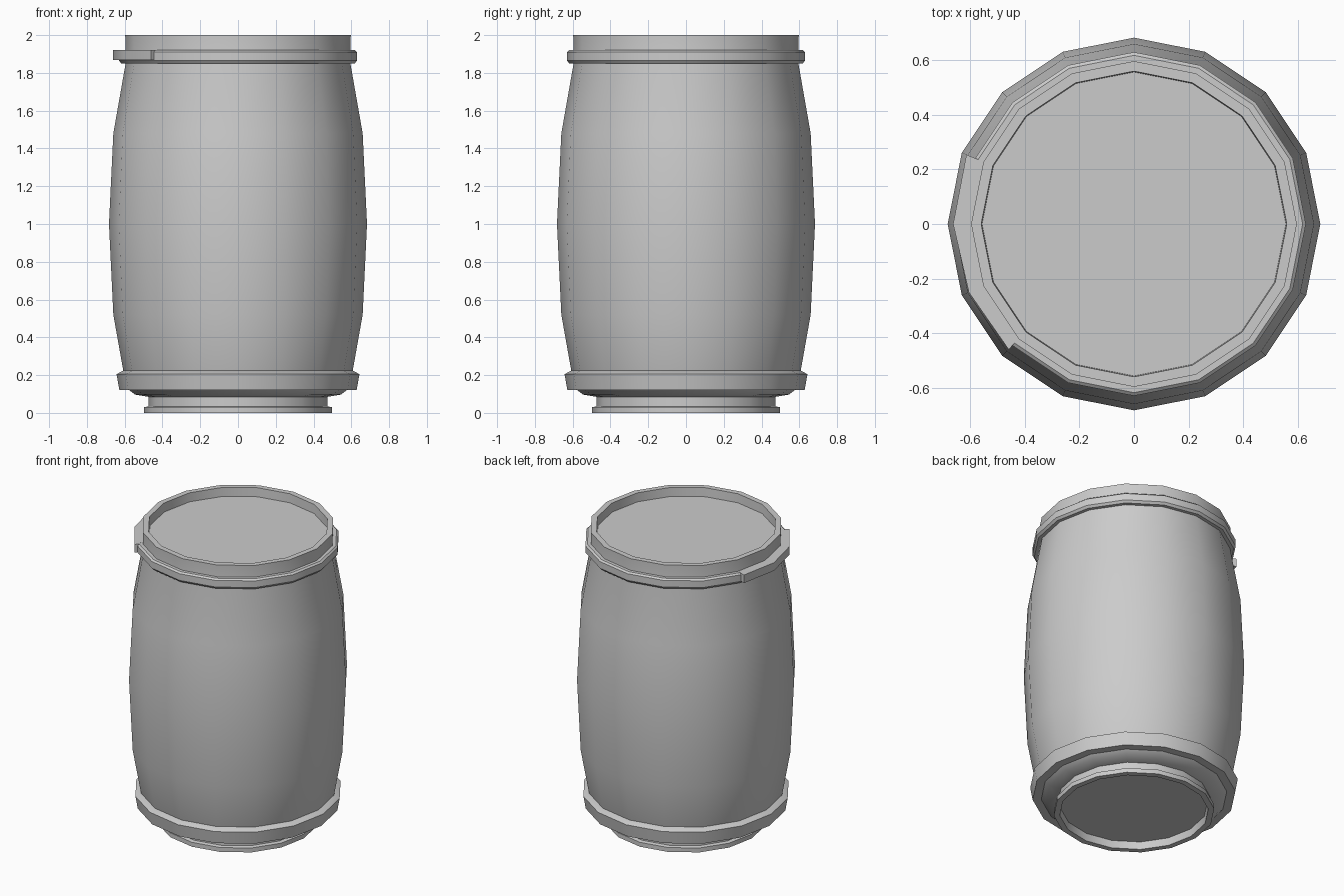
import bpy, bmesh
from math import cos, sin, radians, pi

if "Cube" in bpy.data.objects:
    bpy.data.objects.remove(bpy.data.objects["Cube"])

SIDES = 16


def finish(name, bm):
    bmesh.ops.recalc_face_normals(bm, faces=bm.faces)
    mesh = bpy.data.meshes.new(name)
    bm.to_mesh(mesh)
    bm.free()
    ob = bpy.data.objects.new(name, mesh)
    bpy.context.scene.collection.objects.link(ob)
    bpy.ops.object.select_all(action='DESELECT')
    bpy.context.view_layer.objects.active = ob
    ob.select_set(True)
    bpy.ops.object.shade_smooth_by_angle(angle=radians(30))
    return ob


def lathe(name, profile, closed=False):
    """Turn (radius, height) points round z; open ends are capped."""
    bm = bmesh.new()
    rings = []
    for r, z in profile:
        rings.append([bm.verts.new((r * cos(2 * pi * i / SIDES),
                                    r * sin(2 * pi * i / SIDES), z))
                      for i in range(SIDES)])
    pairs = list(zip(rings, rings[1:]))
    if closed:
        pairs.append((rings[-1], rings[0]))
    for a, b in pairs:
        for i in range(SIDES):
            j = (i + 1) % SIDES
            bm.faces.new((a[i], a[j], b[j], b[i]))
    if not closed:
        bm.faces.new(rings[0])
        bm.faces.new(rings[-1])
    return finish(name, bm)


# Bulging body with stepped foot, recessed base and recessed lid
lathe("barrel_body", [
    (0.455, 0.05), (0.46, 0.0), (0.497, 0.0), (0.497, 0.03), (0.473, 0.035),
    (0.473, 0.085), (0.545, 0.097), (0.575, 0.12), (0.605, 0.21),
    (0.66, 0.52), (0.683, 1.0), (0.66, 1.48), (0.595, 1.85),
    (0.597, 2.0), (0.56, 2.0), (0.557, 1.94)])

# Lower reinforcing band
lathe("lower_band", [(0.57, 0.12), (0.628, 0.12), (0.643, 0.205),
                     (0.605, 0.225), (0.57, 0.225)], closed=True)

# Lid clamp ring
lathe("clamp_ring", [(0.58, 1.85), (0.618, 1.85), (0.63, 1.865),
                     (0.63, 1.91), (0.618, 1.92), (0.58, 1.92)], closed=True)

# Clamp lever lying along the left side of the ring
bm = bmesh.new()
stations = []
for angle, outer in ((157.5, 0.665), (180, 0.663), (202.5, 0.655), (225, 0.65)):
    c, s = cos(radians(angle)), sin(radians(angle))
    stations.append([bm.verts.new((r * c, r * s, z)) for r, z in
                     ((0.61, 1.867), (outer, 1.867), (outer, 1.922), (0.61, 1.922))])
for a, b in zip(stations, stations[1:]):
    for i in range(4):
        j = (i + 1) % 4
        bm.faces.new((a[i], a[j], b[j], b[i]))
bm.faces.new(stations[0])
bm.faces.new(stations[-1])
finish("clamp_lever", bm)
